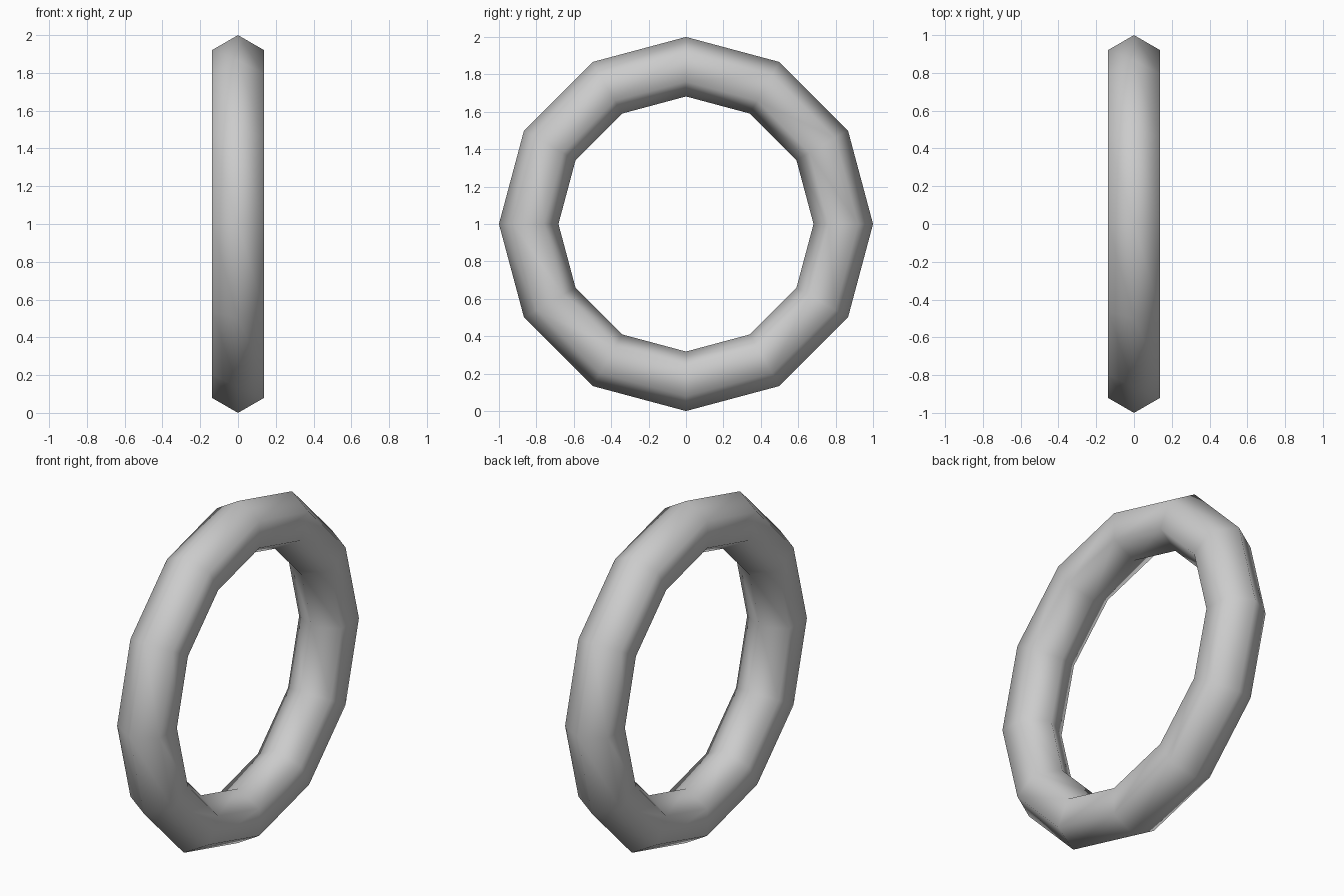
import bpy
import math

if "Cube" in bpy.data.objects:
    bpy.data.objects.remove(bpy.data.objects["Cube"])

# Upright ring: 12 segments around, hexagonal cross-section, hole facing x
bpy.ops.mesh.primitive_torus_add(
    major_segments=12, minor_segments=6,
    major_radius=0.841, minor_radius=0.159,
    location=(0, 0, 1), rotation=(0, math.pi / 2, 0))
ring = bpy.context.object
ring.name = "ring"
bpy.ops.object.transform_apply(location=True, rotation=True, scale=True)

# Smooth shading over the low-poly shape
bpy.ops.object.shade_smooth()
